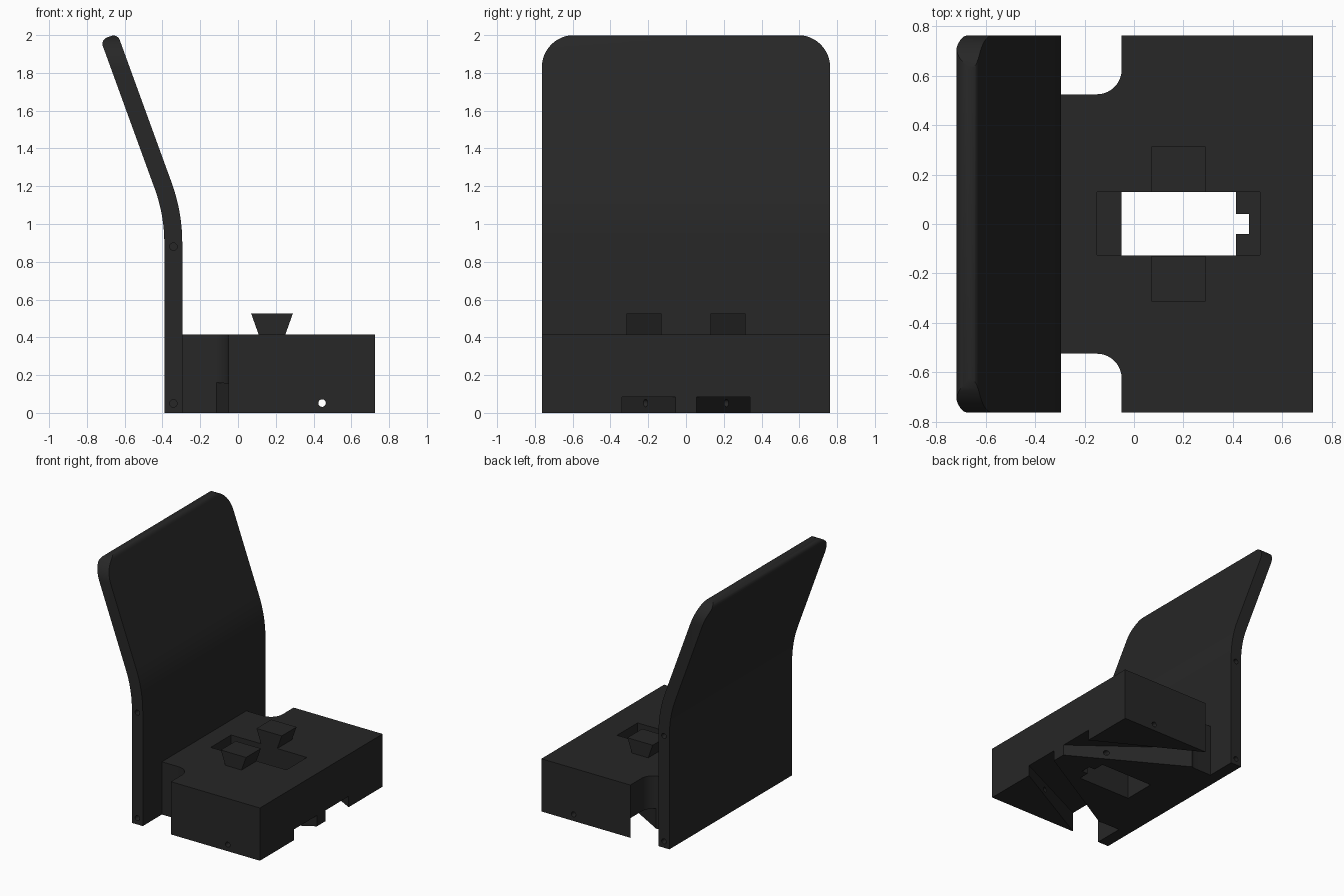
import bpy, bmesh, math
from mathutils import Vector

if "Cube" in bpy.data.objects:
    bpy.data.objects.remove(bpy.data.objects["Cube"])

black = bpy.data.materials.new("matte black")
black.diffuse_color = (0.02, 0.02, 0.02, 1)
black.use_nodes = True
black.node_tree.nodes["Principled BSDF"].inputs["Base Color"].default_value = black.diffuse_color


def prism(name, loop_a, loop_b):
    """Solid between two matching 3D outlines."""
    bm = bmesh.new()
    a = [bm.verts.new(p) for p in loop_a]
    b = [bm.verts.new(p) for p in loop_b]
    bm.faces.new(a)
    bm.faces.new(b)
    n = len(a)
    for i in range(n):
        bm.faces.new((a[i], a[(i + 1) % n], b[(i + 1) % n], b[i]))
    bmesh.ops.recalc_face_normals(bm, faces=bm.faces)
    me = bpy.data.meshes.new(name)
    bm.to_mesh(me)
    bm.free()
    me.materials.append(black)
    ob = bpy.data.objects.new(name, me)
    bpy.context.collection.objects.link(ob)
    return ob


def extrude(name, pts, axis, lo, hi):
    """Extrude a 2D outline along an axis."""
    put = {"x": lambda p, d: (d, p[0], p[1]),
           "y": lambda p, d: (p[0], d, p[1]),
           "z": lambda p, d: (p[0], p[1], d)}[axis]
    return prism(name, [put(p, lo) for p in pts], [put(p, hi) for p in pts])


def rect(x0, x1, y0, y1):
    return [(x0, y0), (x1, y0), (x1, y1), (x0, y1)]


def arc(cx, cy, r, a0, a1, n):
    return [(cx + r * math.cos(math.radians(a0 + (a1 - a0) * i / n)),
             cy + r * math.sin(math.radians(a0 + (a1 - a0) * i / n))) for i in range(n + 1)]


def boolean(ob, tool, op="DIFFERENCE"):
    m = ob.modifiers.new("cut", "BOOLEAN")
    m.operation, m.solver, m.object = op, "EXACT", tool
    bpy.context.view_layer.objects.active = ob
    bpy.ops.object.modifier_apply(modifier=m.name)
    bpy.data.objects.remove(tool)


def smooth(ob):
    bpy.ops.object.select_all(action="DESELECT")
    ob.select_set(True)
    bpy.context.view_layer.objects.active = ob
    bpy.ops.object.shade_smooth_by_angle(angle=math.radians(30))


# Seat block with rounded notches at its rear corners
half = [(0.725, 0.763), (-0.05, 0.763)] + arc(-0.15, 0.625, 0.1, 0, -90, 10) + [(-0.295, 0.525)]
outline = half + [(x, -y) for x, y in reversed(half)]
seat = extrude("seat_block", outline, "z", 0, 0.415)

# Diagonal channels under the seat, deeper toward the rear
for s in (1, -1):
    plan = [(0.9, 0.245), (-0.25, 0.868), (-0.25, 0.61), (0.9, -0.045)]
    plan = [(x, max(y, 0.0) * s if x < 0.9 else y * s) for x, y in plan]
    roof = [(x, y, 0.085 + (0.725 - x) * 0.09) for x, y in plan]
    boolean(seat, prism("channel_cutter", [(x, y, -0.1) for x, y in plan], roof))

# Central opening, key slot and the shallow end pockets
boolean(seat, extrude("opening_cutter", rect(-0.05, 0.412, -0.127, 0.13), "z", -0.2, 0.6))
boolean(seat, extrude("slot_cutter", rect(0.38, 0.465, -0.04, 0.04), "z", -0.2, 0.6))
boolean(seat, extrude("pocket_cutter", rect(-0.15, 0.51, -0.126, 0.129), "z", 0.305, 0.6))

# Cross pin hole
boolean(seat, extrude("pin_cutter", arc(0.445, 0.052, 0.02, 0, 345, 23), "y", -1, 1))
smooth(seat)

# Flared pegs on both sides of the opening
for s, side in ((1, "left"), (-1, "right")):
    extrude("peg_" + side, [(0.11, 0.413), (0.25, 0.413), (0.29, 0.525), (0.07, 0.525)],
            "y", 0.13 * s, 0.314 * s)

# Backrest: straight below, bent 20 degrees back, with a rounded top edge
R, T, Z0, L = 0.835, 0.095, 0.9, 0.84
cx = -0.39 - R
up = Vector((-math.sin(math.radians(20)), math.cos(math.radians(20))))
across = Vector((up.y, -up.x))
inner = arc(cx, Z0, R, 0, 20, 8)
outer = arc(cx, Z0, R + T, 0, 20, 8)
r = 0.035
tip_in = Vector(inner[-1]) + up * L
tip_out = Vector(outer[-1]) + up * L
c_out = tip_out - across * r - up * r
c_in = tip_in + across * r - up * r
side = ([(-0.39, 0), (-0.295, 0)] + outer + arc(c_out.x, c_out.y, r, 20, 110, 6)
        + arc(c_in.x, c_in.y, r, 110, 200, 6) + inner[::-1])
back = extrude("backrest", side, "y", -0.763, 0.763)

# Round the upper corners of the backrest
front = ([(-0.763, -0.1), (0.763, -0.1)] + arc(0.593, 1.83, 0.17, 0, 90, 12)
         + arc(-0.593, 1.83, 0.17, 90, 180, 12))
boolean(back, extrude("corner_cutter", front, "x", -1.2, 0.2), "INTERSECT")

# Blind screw holes in the backrest edges
for s in (1, -1):
    for z in (0.05, 0.88):
        boolean(back, extrude("screw_cutter", arc(-0.342, z, 0.02, 0, 337.5, 15), "y", 0.68 * s, 0.9 * s))
smooth(back)
